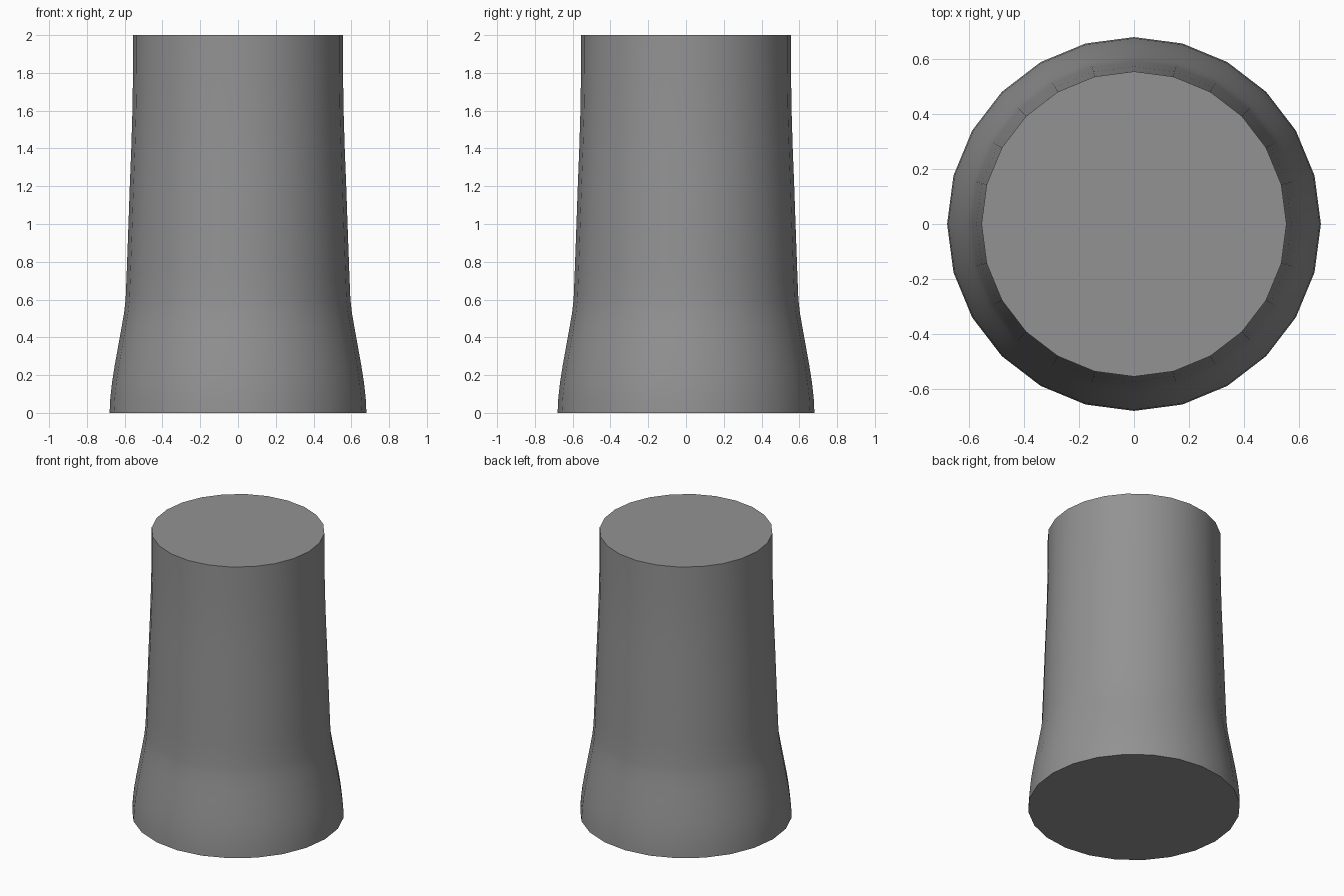
import bpy, bmesh, math

if "Cube" in bpy.data.objects:
    bpy.data.objects.remove(bpy.data.objects["Cube"])

SIDES = 24
# Flared foot easing into a gently tapering shaft: (radius, height)
PROFILE = [(0.680, 0.0), (0.676, 0.08), (0.667, 0.16), (0.653, 0.25), (0.635, 0.35),
           (0.615, 0.46), (0.603, 0.53), (0.595, 0.6), (0.589, 0.75), (0.580, 1.0),
           (0.573, 1.2), (0.565, 1.4), (0.559, 1.6), (0.556, 1.8), (0.555, 2.0)]

bm = bmesh.new()
rings = []
for r, z in PROFILE:
    rings.append([bm.verts.new((r * math.cos(2 * math.pi * i / SIDES),
                                r * math.sin(2 * math.pi * i / SIDES), z))
                  for i in range(SIDES)])

# Side wall
for low, high in zip(rings, rings[1:]):
    for i in range(SIDES):
        j = (i + 1) % SIDES
        bm.faces.new((low[i], low[j], high[j], high[i]))

# End caps
bm.faces.new(rings[0][::-1])
bm.faces.new(rings[-1])

mesh = bpy.data.meshes.new("flared_column")
bm.to_mesh(mesh)
bm.free()
column = bpy.data.objects.new("flared_column", mesh)
bpy.context.collection.objects.link(column)

# Dark grey surface
dark_grey = bpy.data.materials.new("dark_grey")
dark_grey.diffuse_color = (0.29, 0.29, 0.29, 1.0)
dark_grey.use_nodes = True
dark_grey.node_tree.nodes["Principled BSDF"].inputs["Base Color"].default_value = dark_grey.diffuse_color
mesh.materials.append(dark_grey)

# Smooth wall, sharp rims
bpy.context.view_layer.objects.active = column
column.select_set(True)
bpy.ops.object.shade_smooth_by_angle(angle=math.radians(35))
